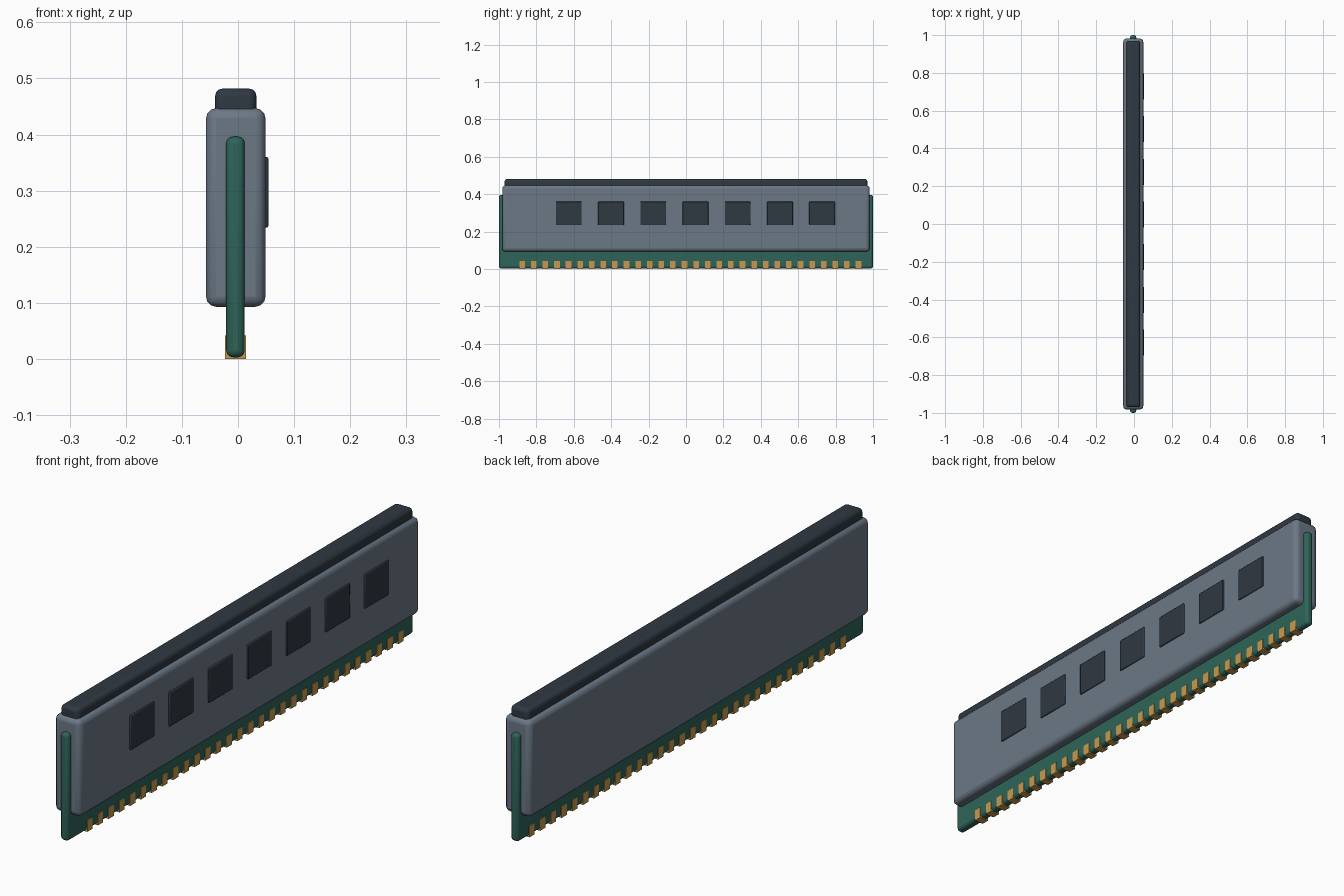
import bpy
import math

cube = bpy.data.objects.get("Cube")
if cube:
    bpy.data.objects.remove(cube, do_unlink=True)


def material(name, srgb):
    """Flat material from an 8-bit sRGB colour."""
    colour = [(c / 255 / 12.92 if c < 11 else ((c / 255 + 0.055) / 1.055) ** 2.4) for c in srgb] + [1]
    mat = bpy.data.materials.new(name)
    mat.use_nodes = True
    mat.diffuse_color = colour
    mat.node_tree.nodes["Principled BSDF"].inputs["Base Color"].default_value = colour
    return mat


def block(name, x, y, z, mat, bevel=0, segments=3):
    """Box given by its (low, high) extents, with rounded edges."""
    spans = (x, y, z)
    bpy.ops.mesh.primitive_cube_add(size=1, location=[(a + b) / 2 for a, b in spans])
    obj = bpy.context.object
    obj.name = name
    obj.scale = [b - a for a, b in spans]
    bpy.ops.object.transform_apply(location=False, rotation=False, scale=True)
    obj.data.materials.append(mat)
    if bevel:
        mod = obj.modifiers.new("rounded_edges", "BEVEL")
        mod.width = bevel
        mod.segments = segments
        bpy.ops.object.shade_smooth_by_angle(angle=math.radians(40))
    return obj


green = material("board green", (46, 100, 88))
grey = material("spreader grey", (107, 120, 134))
dark = material("dark slate", (47, 56, 66))
gold = material("contact gold", (200, 154, 78))

# Circuit board, metal heat spreader and the bar along its top
block("circuit_board", (-0.021, 0.012), (-1, 1), (0.003, 0.396), green, 0.012)
block("heat_spreader", (-0.057, 0.049), (-0.982, 0.982), (0.093, 0.447), grey, 0.018)
block("top_bar", (-0.041, 0.033), (-0.97, 0.97), (0.41, 0.482), dark, 0.014)

# Memory chips on the left face
for i in range(7):
    y = -0.627 + i * 0.2258
    block(f"memory_chip_{i + 1}", (0.04, 0.054), (y - 0.069, y + 0.069), (0.234, 0.36), dark, 0.003, 2)

# Edge contacts wrapping the bottom of the board
for i in range(30):
    y = -0.876 + i * 0.062
    block(f"edge_contact_{i + 1}", (-0.023, 0.014), (y - 0.015, y + 0.015), (0, 0.042), gold)
